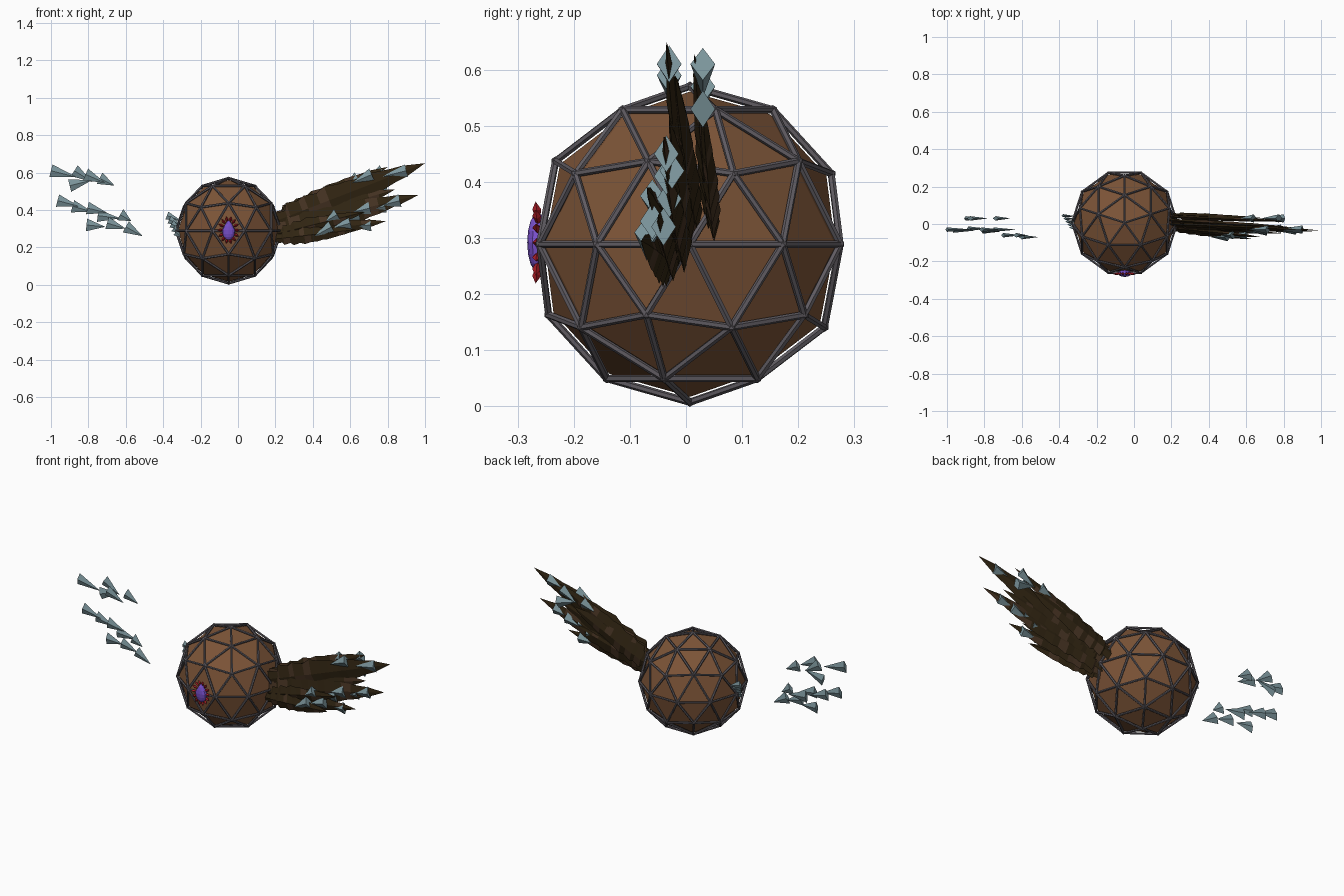
import bpy, bmesh, math, random
from mathutils import Vector, Matrix

random.seed(4)
cube = bpy.data.objects.get("Cube")
if cube:
    bpy.data.objects.remove(cube, do_unlink=True)


def material(name, rgb):
    m = bpy.data.materials.new(name)
    m.use_nodes = True
    m.diffuse_color = (*rgb, 1)
    bsdf = next(n for n in m.node_tree.nodes if n.type == "BSDF_PRINCIPLED")
    bsdf.inputs["Base Color"].default_value = (*rgb, 1)
    bsdf.inputs["Roughness"].default_value = 0.8
    return m


BROWN = material("warm brown", (0.2, 0.088, 0.038))
GREY = material("iron grey", (0.115, 0.105, 0.12))
DARK = material("dark feather brown", (0.03, 0.018, 0.006))
LIGHT = material("light feather brown", (0.06, 0.032, 0.016))
SLATE = material("slate blue", (0.2, 0.3, 0.33))
RED = material("red", (0.4, 0.012, 0.02))
PURPLE = material("purple", (0.19, 0.08, 0.6))

CENTRE = Vector((-0.05, 0.007, 0.289))


def finish(bm, name, *mats):
    bmesh.ops.recalc_face_normals(bm, faces=bm.faces)
    mesh = bpy.data.meshes.new(name)
    bm.to_mesh(mesh)
    bm.free()
    for m in mats:
        mesh.materials.append(m)
    obj = bpy.data.objects.new(name, mesh)
    bpy.context.collection.objects.link(obj)
    return obj


def loft(bm, start, end, profile, width, depth, light=0):
    """Pointed blade with diamond sections, lying near the xz plane."""
    start, end = Vector(start), Vector(end)
    along = end - start
    side = Vector((-along.z, 0, along.x)).normalized()
    out = Vector((0, 1, 0))
    rings = []
    for t, s in profile[:-1]:
        c = start + along * t
        rings.append([bm.verts.new(c + o * s) for o in
                      (side * width, out * depth, -side * width, -out * depth)])
    tip = bm.verts.new(end)
    faces = [bm.faces.new(rings[0])]
    for a, b in zip(rings, rings[1:]):
        for i in range(4):
            j = (i + 1) % 4
            faces.append(bm.faces.new((a[i], a[j], b[j], b[i])))
    for i in range(4):
        faces.append(bm.faces.new((rings[-1][i], rings[-1][(i + 1) % 4], tip)))
    for f in faces:
        f.material_index = int(random.random() < light)


def ball(radius):
    bm = bmesh.new()
    bmesh.ops.create_icosphere(bm, subdivisions=2, radius=radius)
    bmesh.ops.transform(bm, verts=bm.verts, matrix=Matrix.Translation(CENTRE)
                        @ Matrix.Rotation(math.pi / 2, 4, "Z"))
    return bm


# Faceted body
finish(ball(0.272), "body", BROWN)

# Cage of struts with a joint at every corner
frame = ball(0.2815)
bm = bmesh.new()
for e in frame.edges:
    a, b = (v.co for v in e.verts)
    m = Matrix.Translation((a + b) / 2) @ (b - a).to_track_quat("Z", "Y").to_matrix().to_4x4()
    bmesh.ops.create_cone(bm, segments=6, radius1=0.0065, radius2=0.0065,
                          depth=(b - a).length, matrix=m)
for v in frame.verts:
    bmesh.ops.create_icosphere(bm, subdivisions=1, radius=0.0085,
                               matrix=Matrix.Translation(v.co))
frame.free()
finish(bm, "cage", GREY)

# Eye: purple teardrop with a ring of red petals
EYE = Vector((-0.05, -0.264, 0.292))
bm = bmesh.new()
bmesh.ops.create_uvsphere(bm, u_segments=12, v_segments=8, radius=1)
for v in bm.verts:
    taper = 1 - 0.6 * max(v.co.z, 0)
    v.co = EYE + Vector((v.co.x * 0.036 * taper, v.co.y * 0.019, v.co.z * 0.053))
finish(bm, "eye", PURPLE)

bm = bmesh.new()
PETALS = 14
for i in range(PETALS):
    a = math.tau * i / PETALS
    ray = Vector((math.cos(a), 0, math.sin(a)))
    root = EYE + Vector((ray.x * 0.03, 0, ray.z * 0.046))
    tip = EYE + Vector((ray.x * 0.06, -0.004, ray.z * 0.075))
    loft(bm, root, tip, ((0, 0.5), (0.5, 1), (1, 0)), 0.008, 0.008)
finish(bm, "eye_petals", RED)


# Wing of layered, serrated feathers: root, tip, half width
def serrated():
    steps = ((0, 0.6), (0.1, 0.9), (0.22, 1), (0.36, 1), (0.5, 0.9), (0.64, 0.75), (0.78, 0.5))
    rows = []
    for t, s in steps:
        s *= random.uniform(0.88, 1.08)
        rows += [(t, s), (t + 0.08, s * 0.82)]
    return rows + [(1, 0)]


FEATHERS = (
    ((0.2, 0.04, 0.35), (0.8, 0.015, 0.63), 0.06),
    ((0.2, 0.05, 0.33), (0.7, 0.03, 0.53), 0.06),
    ((0.2, 0.0, 0.34), (1.0, -0.035, 0.65), 0.075),
    ((0.2, 0.02, 0.35), (0.86, -0.02, 0.59), 0.065),
    ((0.2, 0.01, 0.32), (0.84, -0.03, 0.51), 0.065),
    ((0.2, -0.01, 0.29), (0.965, -0.04, 0.48), 0.065),
    ((0.2, 0.0, 0.28), (0.84, -0.035, 0.42), 0.06),
    ((0.2, -0.02, 0.26), (0.79, -0.05, 0.34), 0.05),
    ((0.2, -0.02, 0.27), (0.68, -0.07, 0.39), 0.045),
    ((0.2, -0.03, 0.245), (0.63, -0.08, 0.295), 0.045),
)
bm = bmesh.new()
for root, tip, width in FEATHERS:
    loft(bm, root, tip, serrated(), width, 0.015, light=0.22)
finish(bm, "wing_feathers", DARK, LIGHT)

# Shards: outer x, z, inner x, z, y layer
SHARDS = (
    (-1.0, 0.61, -0.86, 0.575, -0.03),
    (-0.875, 0.61, -0.78, 0.55, 0.03),
    (-0.9, 0.53, -0.78, 0.56, 0.03),
    (-0.815, 0.59, -0.71, 0.545, -0.03),
    (-0.74, 0.57, -0.66, 0.53, 0.03),
    (-0.965, 0.45, -0.85, 0.42, -0.035),
    (-0.885, 0.42, -0.78, 0.39, -0.025),
    (-0.805, 0.41, -0.7, 0.385, -0.035),
    (-0.81, 0.32, -0.71, 0.31, -0.04),
    (-0.75, 0.37, -0.63, 0.355, -0.03),
    (-0.7, 0.33, -0.6, 0.3, -0.06),
    (-0.63, 0.375, -0.57, 0.34, -0.06),
    (-0.6, 0.31, -0.51, 0.26, -0.07),
)
SPIKE = ((0, 1), (1, 0))
for name, mirrored in (("right_shards", False), ("left_shards", True)):
    bm = bmesh.new()
    for x0, z0, x1, z1, y in SHARDS:
        if mirrored:
            x0, x1 = (2 * CENTRE.x - x for x in (x0, x1))
        loft(bm, (x0, y, z0), (x1, y, z1), SPIKE, 0.034, 0.022 if mirrored else 0.012)
    finish(bm, name, SLATE)

# Small shards at the bare shoulder
bm = bmesh.new()
for i in range(5):
    z = 0.37 - i * 0.022
    loft(bm, (-0.38 + i * 0.012, 0.045 - i * 0.016, z),
         (-0.3, 0.04 - i * 0.014, z - 0.03), SPIKE, 0.022, 0.008)
finish(bm, "shoulder_shards", SLATE)
